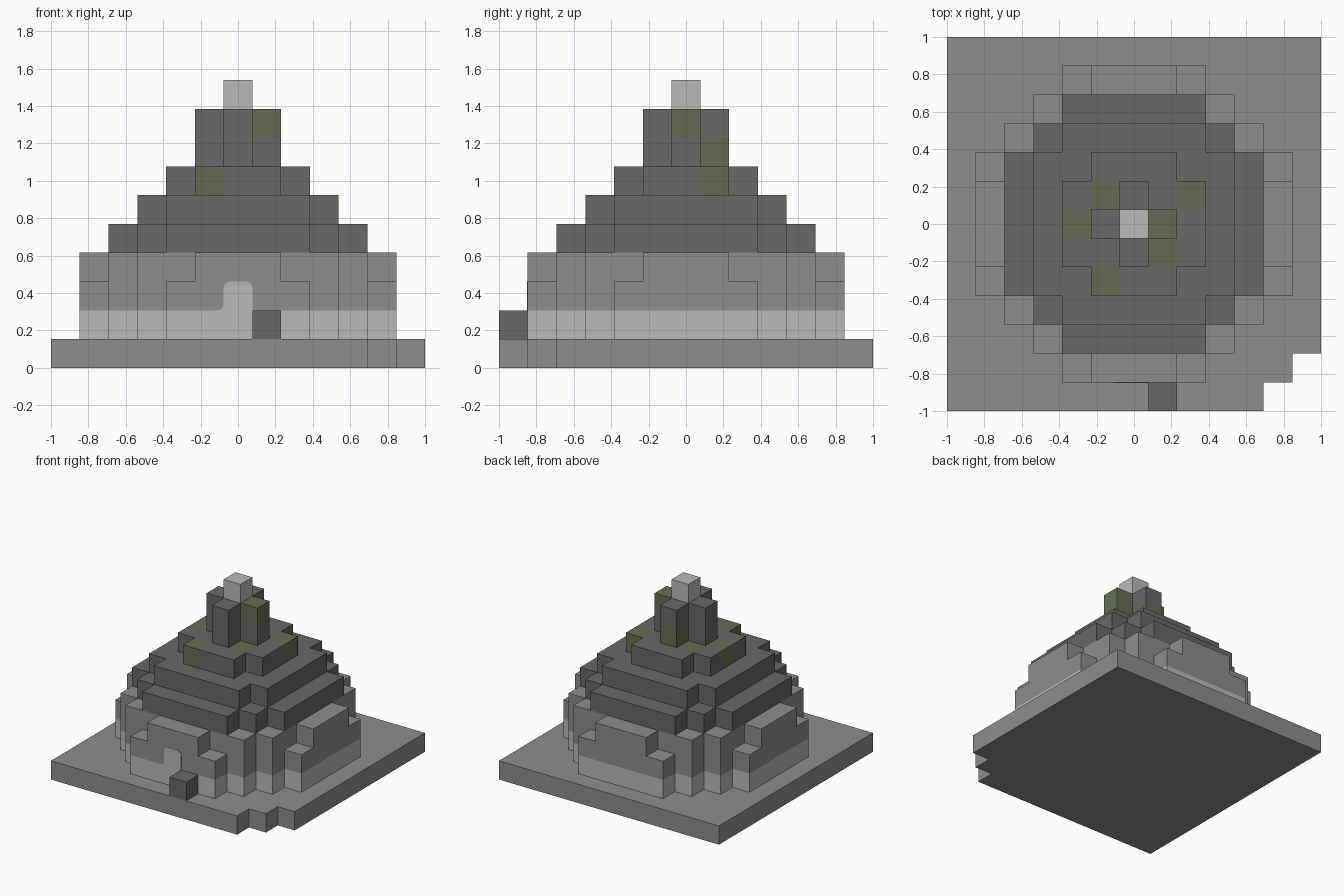
import bpy
import bmesh
import math
from mathutils import Vector

U = 2 / 13  # edge of one block

old = bpy.data.objects.get("Cube")
if old:
    bpy.data.objects.remove(old, do_unlink=True)


def material(name, color):
    m = bpy.data.materials.new(name)
    m.use_nodes = True
    m.diffuse_color = (*color, 1)
    m.node_tree.nodes["Principled BSDF"].inputs["Base Color"].default_value = (*color, 1)
    return m


stone = material("mid grey stone", (0.27, 0.27, 0.262))
pale = material("pale grey stone", (0.49, 0.49, 0.49))
dark = material("dark grey stone", (0.138, 0.138, 0.144))
moss = material("mossy stone", (0.13, 0.152, 0.09))


def disc(reach, total):
    """Block cells of a stepped round tier."""
    span = range(-reach, reach + 1)
    return {(i, j) for i in span for j in span if abs(i) + abs(j) <= total}


def tier(name, cells, level, mat, mossy=()):
    """One block-high layer; the mossy cells get the second material."""
    bm = bmesh.new()
    corners = {}

    def corner(i, j):
        if (i, j) not in corners:
            corners[i, j] = bm.verts.new(((i - 0.5) * U, (j - 0.5) * U, level * U))
        return corners[i, j]

    for i, j in sorted(cells):
        bm.faces.new([corner(i, j), corner(i + 1, j), corner(i + 1, j + 1), corner(i, j + 1)])
    up = bmesh.ops.extrude_face_region(bm, geom=bm.faces[:])
    raised = [g for g in up["geom"] if isinstance(g, bmesh.types.BMVert)]
    bmesh.ops.translate(bm, verts=raised, vec=(0, 0, U))
    bmesh.ops.recalc_face_normals(bm, faces=bm.faces[:])
    bm.normal_update()
    # Each face takes the colour of the block it belongs to
    for f in bm.faces:
        c = (f.calc_center_median() - f.normal * U / 2) / U
        f.material_index = int((round(c.x), round(c.y)) in mossy)
    bmesh.ops.dissolve_limit(bm, angle_limit=0.01, verts=bm.verts[:], edges=bm.edges[:],
                             delimit={'MATERIAL'})
    return finish(name, bm, [mat, moss] if mossy else [mat])


def finish(name, bm, mats):
    mesh = bpy.data.meshes.new(name)
    bm.to_mesh(mesh)
    bm.free()
    for m in mats:
        mesh.materials.append(m)
    obj = bpy.data.objects.new(name, mesh)
    bpy.context.collection.objects.link(obj)
    return obj


# Square base with a broken corner
tier("base_slab", disc(6, 12) - {(5, -6), (6, -6), (6, -5)}, 0, stone)

# Round walls, the top course notched at the end of each flat side
wall = disc(5, 7)
notches = {c for c in wall if sorted(map(abs, c)) == [2, 5]}
tier("lower_wall", wall, 1, pale)
tier("middle_wall", wall, 2, stone)
tier("upper_wall", wall - notches, 3, stone)

# Stepped roof
tier("lower_roof", disc(4, 6), 4, dark)
tier("middle_roof", disc(3, 5), 5, dark)
tier("upper_roof", disc(2, 3), 6, dark, {(2, 1), (-1, 1), (1, -1), (-1, -2), (-2, 0)})

# Cross-shaped tower and its cap
tier("lower_tower", disc(1, 1), 7, dark, {(0, 1)})
tier("upper_tower", disc(1, 1), 8, dark, {(1, 0)})
tier("tower_cap", disc(0, 0), 9, pale)

# Loose block at the front
tier("front_block", {(1, -6)}, 1, dark)


# Pale doorway plate with rounded top and a curved foot on one side
def arc(cx, cz, r, start, end, n=5):
    return [(cx + r * math.cos(math.radians(start + (end - start) * k / n)),
             cz + r * math.sin(math.radians(start + (end - start) * k / n))) for k in range(n + 1)]


h, r, foot, top = U / 2, 0.035, 2 * U, 3 * U
outline = [(h, foot)]
outline += arc(h - r, top - r, r, 0, 90)
outline += arc(r - h, top - r, r, 90, 180)
outline += arc(-h - r, foot + r, r, 0, -90)
bm = bmesh.new()
face = bm.faces.new([bm.verts.new((x, -5.5 * U, z)) for x, z in outline])
side = bmesh.ops.extrude_face_region(bm, geom=[face])
bmesh.ops.translate(bm, verts=[g for g in side["geom"] if isinstance(g, bmesh.types.BMVert)],
                    vec=Vector((0, -0.003, 0)))
bmesh.ops.recalc_face_normals(bm, faces=bm.faces[:])
finish("doorway_plate", bm, [pale])
